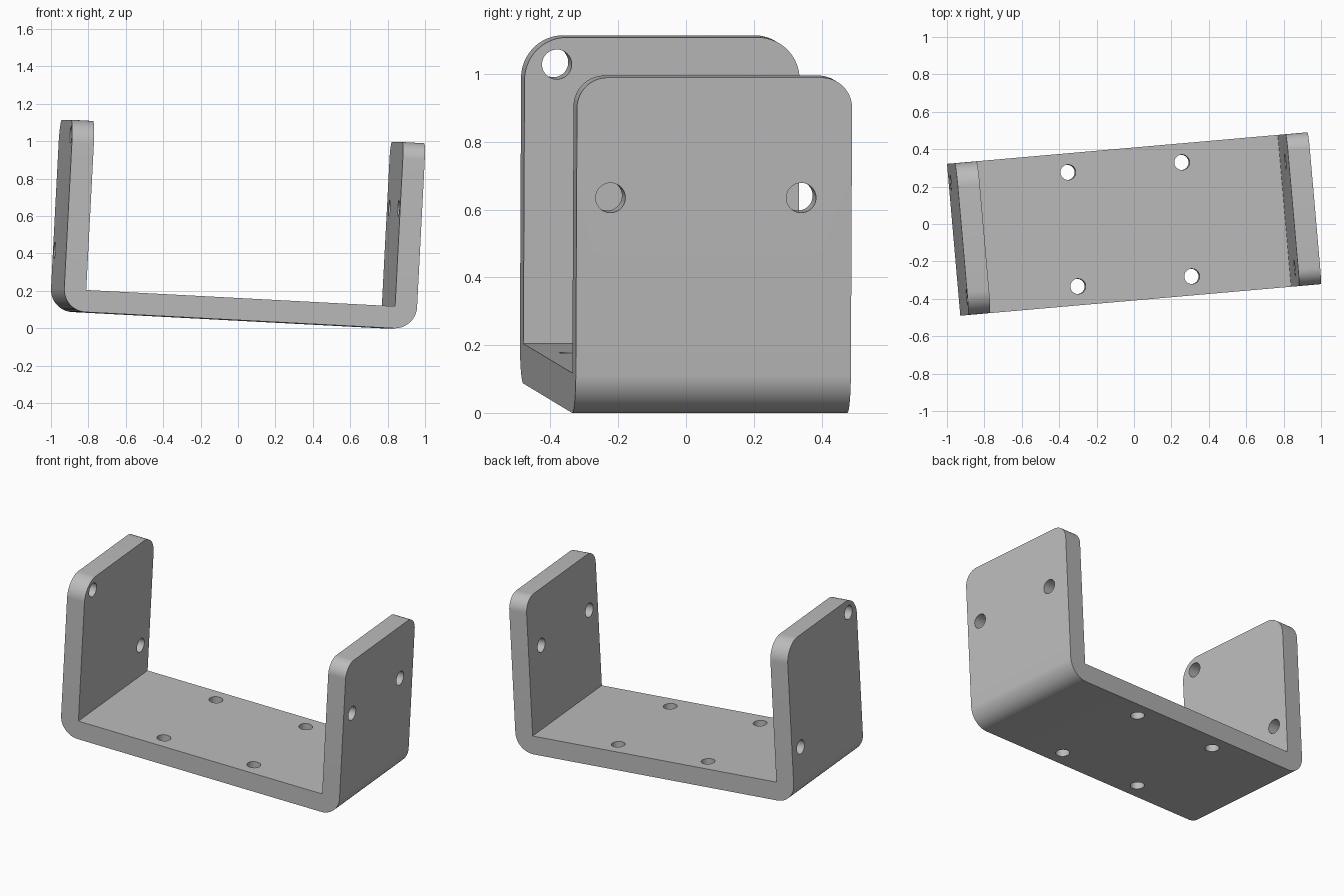
import bpy, bmesh
from math import radians
from mathutils import Matrix, Vector

cube = bpy.data.objects.get("Cube")
if cube:
    bpy.data.objects.remove(cube, do_unlink=True)

WIDTH, DEPTH, THICK = 1.896, 0.815, 0.118
LEFT_H, RIGHT_H = 0.997, 1.023      # flange heights on +x and -x
HX, HY = WIDTH / 2, DEPTH / 2
TILT = Matrix.Rotation(radians(5), 4, 'Z') @ Matrix.Rotation(radians(3), 4, 'Y')

grey = bpy.data.materials.new("plain grey")
grey.use_nodes = True
grey.diffuse_color = (0.5, 0.5, 0.5, 1)
grey.node_tree.nodes["Principled BSDF"].inputs["Base Color"].default_value = grey.diffuse_color


def add_object(name, bm):
    mesh = bpy.data.meshes.new(name)
    bm.to_mesh(mesh)
    bm.free()
    mesh.materials.append(grey)
    obj = bpy.data.objects.new(name, mesh)
    bpy.context.collection.objects.link(obj)
    return obj


def round_edges(bm, axis, radius, test):
    """Round the edges that run along an axis and whose midpoint passes the test."""
    edges = []
    for e in bm.edges:
        a, b = (v.co for v in e.verts)
        if abs((b - a).normalized()[axis]) > 0.99 and test((a + b) / 2):
            edges.append(e)
    bmesh.ops.bevel(bm, geom=edges, offset=radius, offset_type='OFFSET',
                    segments=16, profile=0.5, affect='EDGES')


# U-shaped channel: extruded profile with rounded bends and flange corners
bm = bmesh.new()
ix = HX - THICK
profile = [(-HX, 0), (HX, 0), (HX, LEFT_H), (ix, LEFT_H),
           (ix, THICK), (-ix, THICK), (-ix, RIGHT_H), (-HX, RIGHT_H)]
face = bm.faces.new([bm.verts.new((x, -HY, z)) for x, z in profile])
ext = bmesh.ops.extrude_face_region(bm, geom=[face])
bmesh.ops.translate(bm, vec=(0, DEPTH, 0),
                    verts=[g for g in ext["geom"] if isinstance(g, bmesh.types.BMVert)])
bmesh.ops.recalc_face_normals(bm, faces=bm.faces)
round_edges(bm, 1, 0.12, lambda m: m.z < 0.01 and abs(m.x) > HX - 0.01)
round_edges(bm, 0, 0.09, lambda m: m.x > 0.5 and m.z > LEFT_H - 0.01)
round_edges(bm, 0, 0.125, lambda m: m.x < -0.5 and m.z > RIGHT_H - 0.01)

# Placement: tilt, then centre the bounds and rest on the ground
points = [TILT @ v.co for v in bm.verts]
low = Vector([min(p[i] for p in points) for i in range(3)])
high = Vector([max(p[i] for p in points) for i in range(3)])
middle = (low + high) / 2
place = Matrix.Translation((-middle.x, -middle.y, -low.z)) @ TILT
bracket = add_object("bracket", bm)

# Drill cutters for the base and both flanges
holes = [((x, y, THICK / 2), 'Z', 0.041) for x in (-0.306, 0.306) for y in (-0.306, 0.306)]
holes += [((HX - THICK / 2, y, 0.642), 'Y', 0.044) for y in (-0.307, 0.258)]
holes += [((THICK / 2 - HX, y, z), 'Y', 0.044) for y, z in ((-0.312, 0.943), (0.307, 0.325))]
bm = bmesh.new()
for pos, axis, radius in holes:
    turn = Matrix.Rotation(radians(90), 4, 'Y') if axis == 'Y' else Matrix()
    bmesh.ops.create_cone(bm, cap_ends=True, segments=40, radius1=radius, radius2=radius,
                          depth=THICK * 2, matrix=Matrix.Translation(pos) @ turn)
drill = add_object("hole_cutter", bm)

# Cut the holes into the bracket, then remove the cutter
cut = bracket.modifiers.new("holes", 'BOOLEAN')
cut.operation = 'DIFFERENCE'
cut.solver = 'EXACT'
cut.object = drill
drill.hide_render = True
bpy.ops.object.select_all(action='DESELECT')
bracket.select_set(True)
bpy.context.view_layer.objects.active = bracket
bpy.ops.object.modifier_apply(modifier=cut.name)
bpy.data.objects.remove(drill, do_unlink=True)

bracket.data.transform(place)
bpy.ops.object.shade_smooth_by_angle(angle=radians(30))
